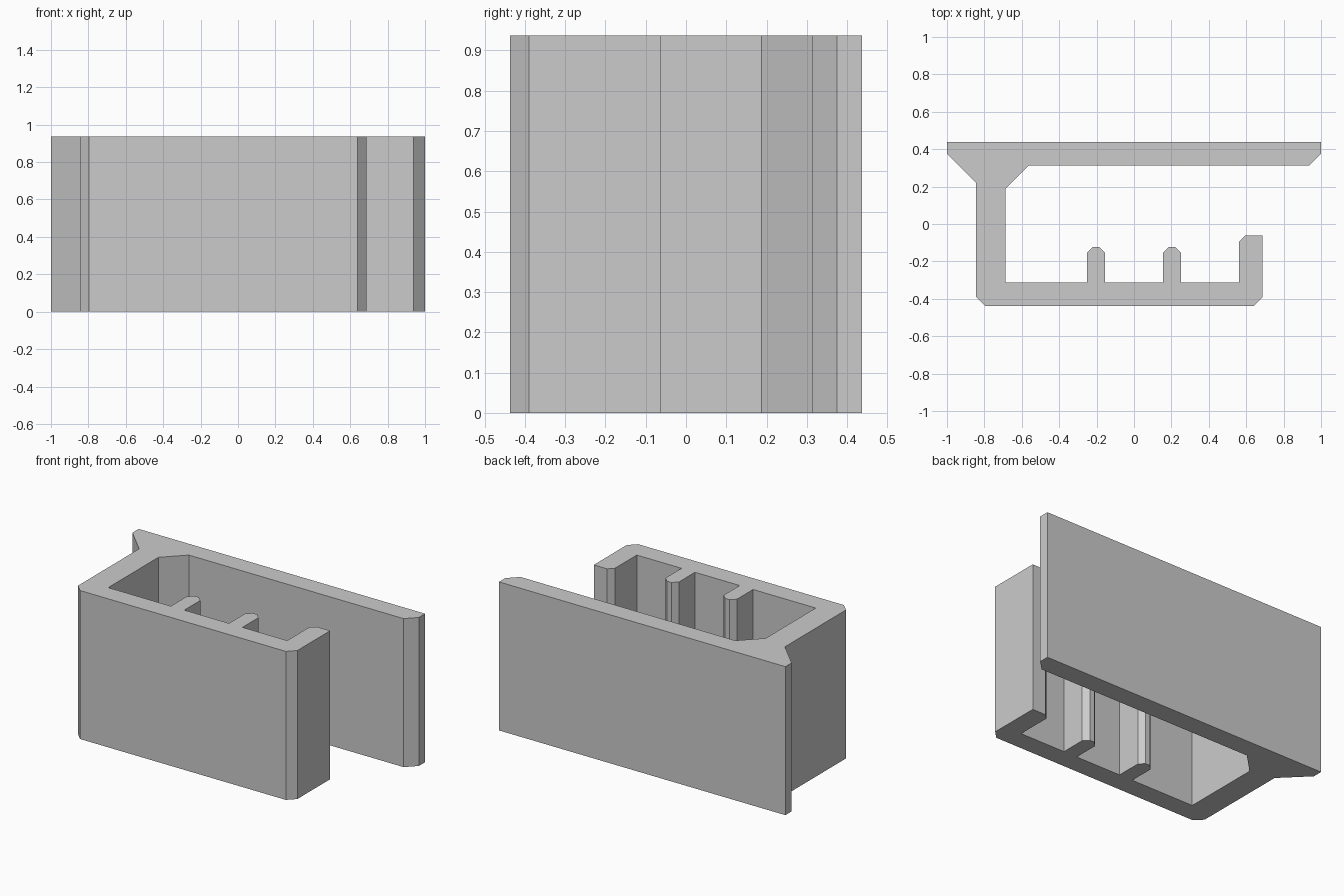
import bpy
import bmesh

HEIGHT = 0.9375
FLOOR = -0.3125   # inner face of the front wall

cube = bpy.data.objects.get("Cube")
if cube:
    bpy.data.objects.remove(cube, do_unlink=True)

# Single plain grey
grey = bpy.data.materials.new("plain grey")
grey.use_nodes = True
colour = (0.6, 0.6, 0.6, 1)
grey.diffuse_color = colour
grey.node_tree.nodes["Principled BSDF"].inputs["Base Color"].default_value = colour


def rib(x, width=0.094, top=-0.122, cut=0.031):
    """Outline of a chamfered rib rising from the front wall."""
    a, b = x - width / 2, x + width / 2
    return [(a, FLOOR), (a, top - cut), (a + cut, top),
            (b - cut, top), (b, top - cut), (b, FLOOR)]


# Back plate with chamfered ends, and the gusset inside the corner
back_plate = [(-1, 0.4375), (-1, 0.375), (-0.844, 0.219)]
plate_inside = [(-0.6875, 0.1875), (-0.5625, 0.3125), (0.9375, 0.3125),
                (1, 0.375), (1, 0.4375)]

# Side and front walls, ending in a raised lip
outer_wall = [(-0.844, -0.39), (-0.797, -0.4375), (0.64, -0.4375), (0.6875, -0.39)]
lip = [(0.6875, -0.0625), (0.594, -0.0625), (0.5625, -0.094), (0.5625, FLOOR)]

# Inner face runs from the lip back to the side wall, over both ribs
inner_wall = rib(0.203)[::-1] + rib(-0.203)[::-1] + [(-0.6875, FLOOR)]

profile = back_plate + outer_wall + lip + inner_wall + plate_inside

# Extrude the profile upward
bm = bmesh.new()
base = bm.faces.new([bm.verts.new((x, y, 0)) for x, y in profile])
result = bmesh.ops.extrude_face_region(bm, geom=[base], use_keep_orig=True)
top = [v for v in result["geom"] if isinstance(v, bmesh.types.BMVert)]
bmesh.ops.translate(bm, verts=top, vec=(0, 0, HEIGHT))
bmesh.ops.recalc_face_normals(bm, faces=bm.faces)

mesh = bpy.data.meshes.new("channel_bracket")
bm.to_mesh(mesh)
bm.free()
mesh.materials.append(grey)
bracket = bpy.data.objects.new("channel_bracket", mesh)
bpy.context.collection.objects.link(bracket)
